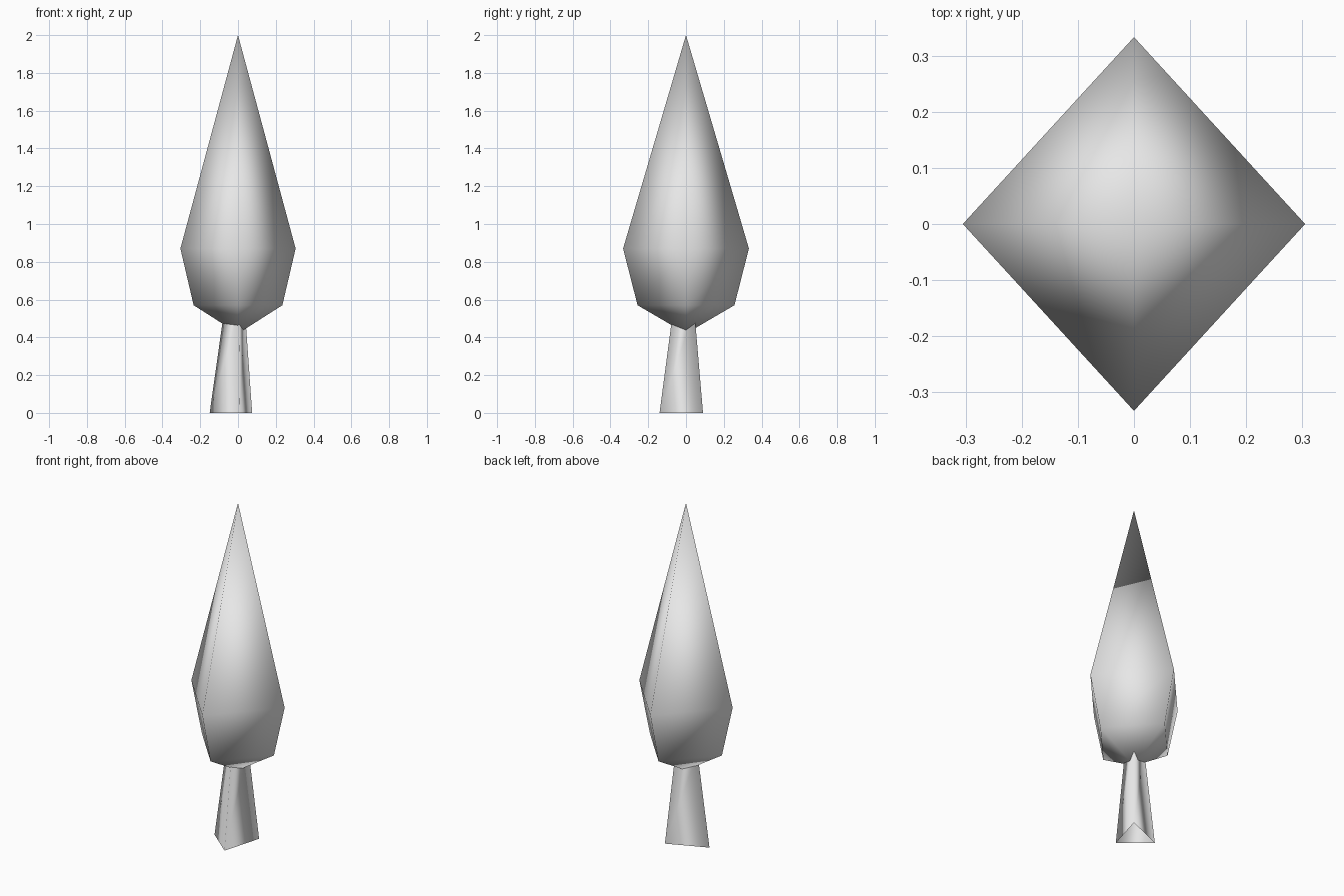
import bpy
import bmesh

cube = bpy.data.objects.get("Cube")
if cube:
    bpy.data.objects.remove(cube)

grey = bpy.data.materials.new("light_grey")
grey.use_nodes = True
colour = (0.8, 0.8, 0.8, 1)
grey.diffuse_color = colour
grey.node_tree.nodes["Principled BSDF"].inputs["Base Color"].default_value = colour


def loft(name, section, levels, bottom_tip=None, top_tip=None):
    """Skin scaled copies of a section, with optional pointed ends."""
    bm = bmesh.new()
    rings = [[bm.verts.new((x * s, y * s, z)) for x, y in section] for z, s in levels]
    n = len(section)
    for low, high in zip(rings, rings[1:]):
        for i in range(n):
            j = (i + 1) % n
            bm.faces.new((low[i], low[j], high[j], high[i]))
    for ring, tip in ((rings[0], bottom_tip), (rings[-1], top_tip)):
        if tip is not None:
            point = bm.verts.new((0, 0, tip))
            for i in range(n):
                a, b = ring[i], ring[(i + 1) % n]
                bm.faces.new((a, b, point) if tip == top_tip else (b, a, point))
    mesh = bpy.data.meshes.new(name)
    bm.to_mesh(mesh)
    bm.free()
    mesh.materials.append(grey)
    mesh.shade_smooth()
    obj = bpy.data.objects.new(name, mesh)
    bpy.context.collection.objects.link(obj)
    return obj


# Pointed four-sided foliage
diamond = [(0.305, 0), (0, 0.333), (-0.305, 0), (0, -0.333)]
loft("crown", diamond, [(0.57, 0.77), (0.87, 1)], bottom_tip=0.42, top_tip=2)

# Tapered three-sided trunk, open below and running into the foliage
triangle = [(0.075, 0.09), (-0.15, -0.005), (0.01, -0.14)]
loft("trunk", triangle, [(0, 1), (0.54, 0.49)])
